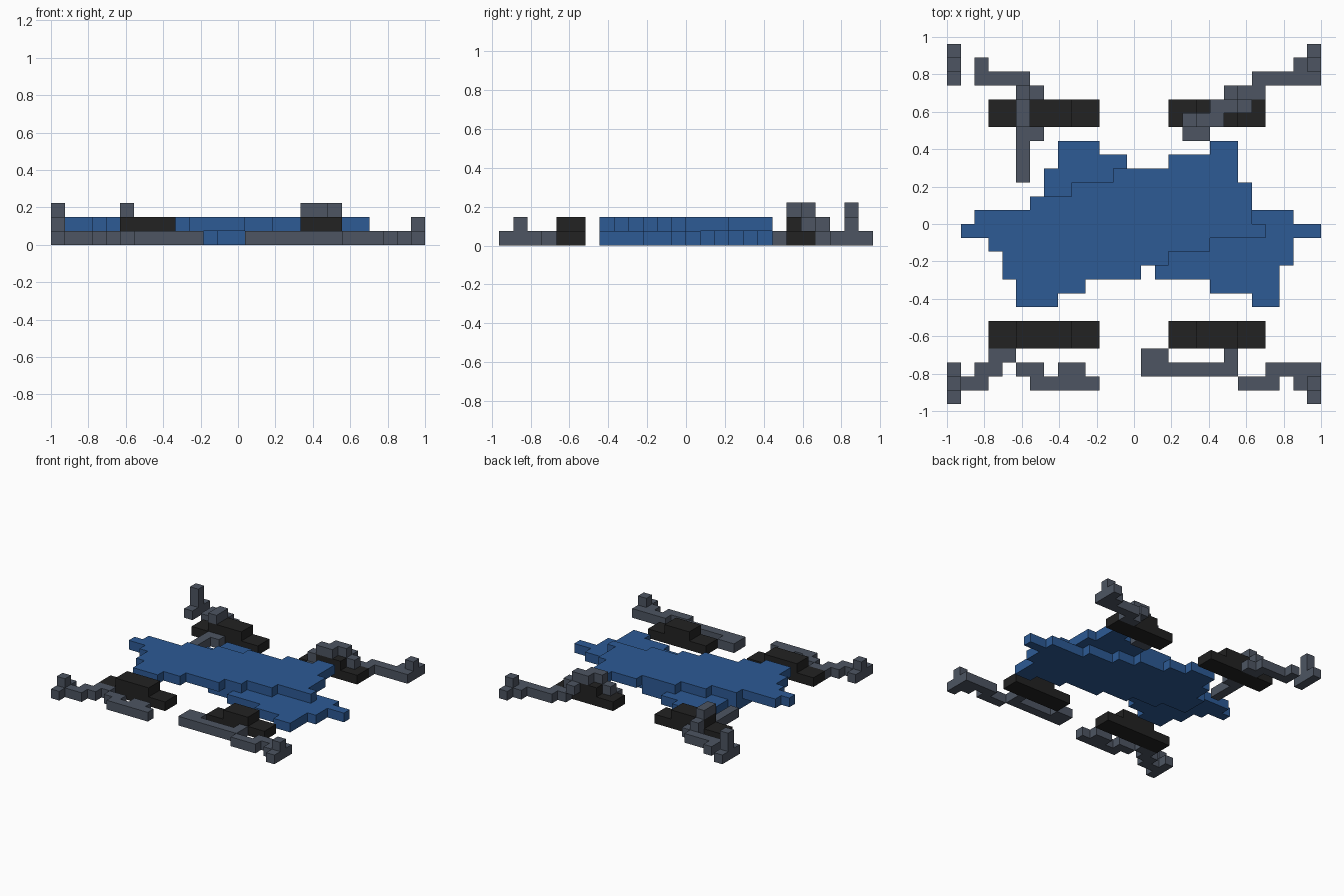
import bpy, bmesh, math
from mathutils import Vector

if "Cube" in bpy.data.objects:
    bpy.data.objects.remove(bpy.data.objects["Cube"], do_unlink=True)

S = 2 / 27                       # edge length of one block
ORIGIN = Vector((-13.5, -13, 0))  # grid is 27 x 26 x 3 blocks


def material(name, rgb):
    m = bpy.data.materials.new(name)
    m.use_nodes = True
    m.diffuse_color = (*rgb, 1)
    m.node_tree.nodes["Principled BSDF"].inputs["Base Color"].default_value = (*rgb, 1)
    return m


BLUE = material("deep blue", (0.026, 0.103, 0.30))
GREY = material("slate grey", (0.075, 0.091, 0.122))
BLACK = material("tyre black", (0.016, 0.016, 0.016))


def blocks(layers):
    """Cells from {layer: [(row, start, end), ...]}, end exclusive."""
    return {(x, row, z) for z, runs in layers.items()
            for row, a, b in runs for x in range(a, b)}


def build(name, cells, mat):
    """Outer skin of a set of blocks, with flat regions merged."""
    bm = bmesh.new()
    for c in sorted(cells):
        for axis in range(3):
            for side in (0, 1):
                n = list(c)
                n[axis] += 2 * side - 1
                if tuple(n) in cells:
                    continue
                u, v = (axis + 1) % 3, (axis + 2) % 3
                quad = []
                for du, dv in ((0, 0), (1, 0), (1, 1), (0, 1)):
                    p = Vector(c)
                    p[axis] += side
                    p[u] += du
                    p[v] += dv
                    quad.append(bm.verts.new((p + ORIGIN) * S))
                bm.faces.new(quad if side else quad[::-1])
    bmesh.ops.remove_doubles(bm, verts=bm.verts, dist=1e-4)
    bmesh.ops.dissolve_limit(bm, angle_limit=math.radians(1),
                             verts=bm.verts, edges=bm.edges)
    me = bpy.data.meshes.new(name)
    bm.to_mesh(me)
    bm.free()
    me.materials.append(mat)
    ob = bpy.data.objects.new(name, me)
    bpy.context.collection.objects.link(ob)


# Blue body: two crossing layers of plating
build("body", blocks({
    0: [(18, 8, 11), (17, 8, 13), (16, 7, 16), (15, 7, 18), (14, 6, 21),
        (13, 6, 25), (12, 6, 27), (11, 9, 25), (10, 12, 25), (9, 15, 24),
        (8, 19, 24), (7, 22, 24)],
    1: [(18, 19, 21), (17, 16, 21), (16, 12, 21), (15, 9, 22), (14, 6, 22),
        (13, 2, 22), (12, 1, 23), (11, 3, 19), (10, 4, 16), (9, 4, 14),
        (8, 5, 10), (7, 5, 8)],
}), BLUE)

# Four black wheels: wide base with a shorter top step
for end, row in (("front", 4), ("rear", 20)):
    for side, base, top in (("right", (3, 11), (5, 9)), ("left", (16, 23), (18, 21))):
        build(f"{end}_{side}_wheel", blocks({
            0: [(row, *base), (row + 1, *base)],
            1: [(row, *top), (row + 1, *top)],
        }), BLACK)

# Grey strands trailing past each wheel
build("front_right_strand", blocks({
    0: [(0, 0, 1), (1, 0, 3), (1, 6, 11), (2, 0, 1), (2, 2, 4), (2, 5, 7),
        (2, 8, 10), (3, 3, 5)],
    1: [(1, 0, 1)],
}), GREY)
build("front_left_strand", blocks({
    0: [(0, 26, 27), (1, 21, 24), (1, 25, 27), (2, 14, 21), (2, 23, 27),
        (3, 14, 16), (3, 20, 21)],
    1: [(1, 26, 27)],
}), GREY)
build("rear_right_strand", blocks({
    0: [(25, 0, 1), (24, 0, 1), (24, 2, 3), (23, 0, 1), (23, 2, 6), (22, 5, 7),
        (19, 5, 7), (18, 5, 6), (17, 5, 6), (16, 5, 6)],
    1: [(24, 0, 1), (22, 5, 6)],
    2: [(24, 0, 1), (21, 5, 6), (20, 5, 6)],
}), GREY)
build("rear_left_strand", blocks({
    0: [(25, 26, 27), (24, 25, 27), (23, 22, 27), (22, 21, 23), (19, 17, 19)],
    1: [(24, 26, 27), (22, 20, 21), (21, 21, 22), (20, 17, 18)],
    2: [(21, 19, 21), (20, 18, 20)],
}), GREY)
